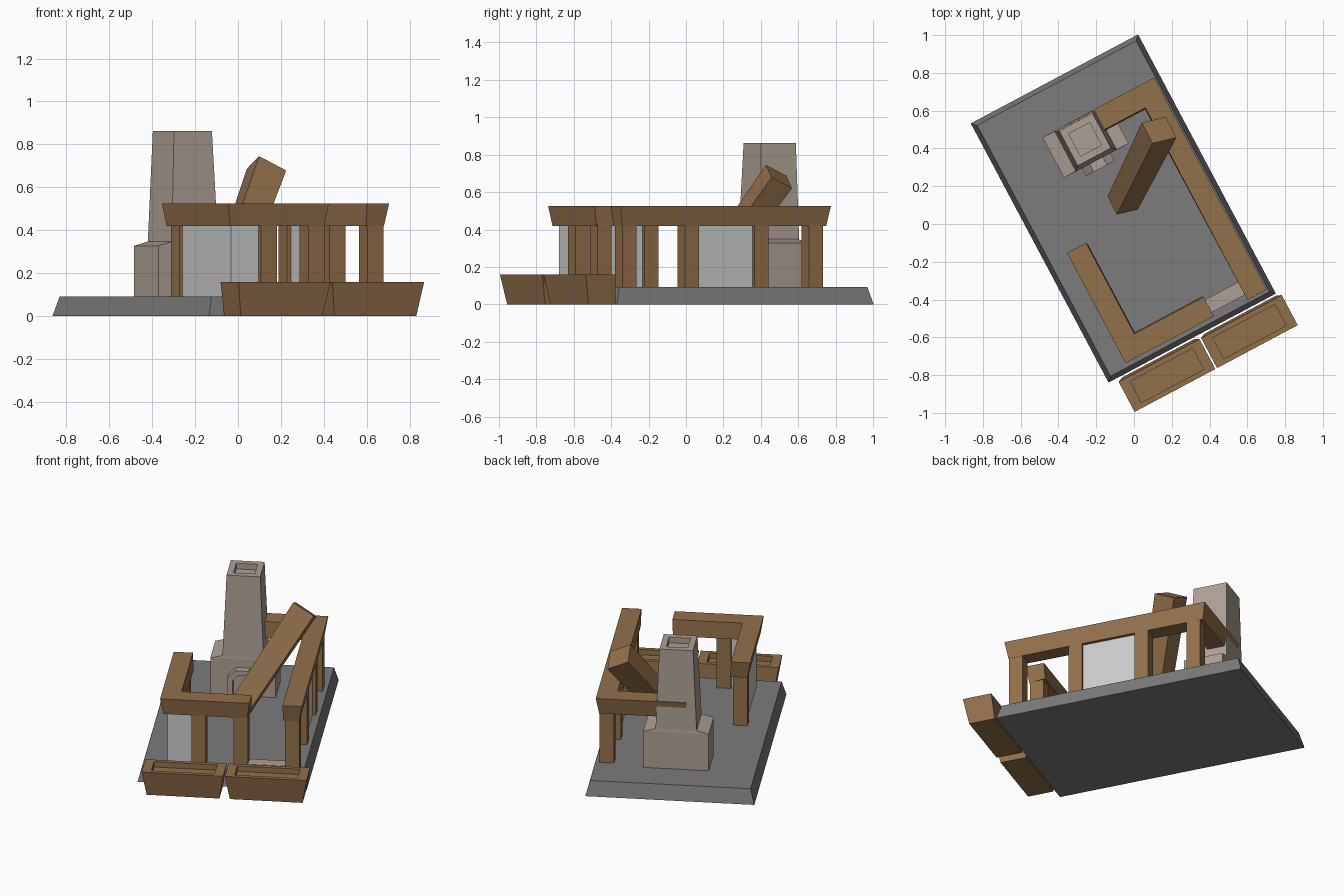
import bpy, bmesh, math
from mathutils import Vector, Matrix

if "Cube" in bpy.data.objects:
    bpy.data.objects.remove(bpy.data.objects["Cube"])

TURN = Matrix.Rotation(math.radians(28), 4, 'Z')  # whole model is turned on its plot


def material(name, rgb):
    m = bpy.data.materials.new(name)
    m.diffuse_color = (*rgb, 1)
    m.use_nodes = True
    m.node_tree.nodes["Principled BSDF"].inputs["Base Color"].default_value = m.diffuse_color
    return m


WOOD = material("wood", (0.29, 0.16, 0.07))
STONE = material("stone", (0.42, 0.35, 0.30))
SLATE = material("slate", (0.20, 0.20, 0.20))
PANE = material("pane", (0.55, 0.55, 0.56))


def loft(name, rings, mat, turn=True):
    """Skin equal-length rings of 3D points, capped at both ends."""
    bm = bmesh.new()
    loops = [[bm.verts.new(p) for p in r] for r in rings]
    for a, b in zip(loops, loops[1:]):
        for i in range(len(a)):
            j = (i + 1) % len(a)
            bm.faces.new((a[i], a[j], b[j], b[i]))
    bm.faces.new(loops[0])
    bm.faces.new(loops[-1])
    bmesh.ops.recalc_face_normals(bm, faces=bm.faces)
    if turn:
        bm.transform(TURN)
    me = bpy.data.meshes.new(name)
    bm.to_mesh(me)
    bm.free()
    me.materials.append(mat)
    ob = bpy.data.objects.new(name, me)
    bpy.context.collection.objects.link(ob)
    return ob


def rect(u0, u1, v0, v1, z):
    return [(u0, v0, z), (u1, v0, z), (u1, v1, z), (u0, v1, z)]


def box(name, u0, u1, v0, v1, z0, z1, mat):
    return loft(name, [rect(u0, u1, v0, v1, z0), rect(u0, u1, v0, v1, z1)], mat)


def at(poly, z):
    return [(u, v, z) for u, v in poly]


# Foundation slab with sloped sides
loft("foundation", [rect(-.513, .490, -.678, .876, 0),
                    rect(-.488, .465, -.653, .851, .092)], SLATE)

# Two flared planters with sunken tops
for side, u in (("left", -.464), ("right", .030)):
    w = .484
    loft(f"{side}_planter", [
        rect(u + .026, u + w - .026, -.850, -.688, 0),
        rect(u, u + w, -.880, -.700, .16),
        rect(u + .055, u + w - .055, -.853, -.727, .16),
        rect(u + .055, u + w - .055, -.853, -.727, .125)], WOOD)

# L-shaped top beams, outer faces leaning outwards
loft("right_back_beam", [
    at([(.345, -.620), (.440, -.620), (.440, .615), (-.07, .615), (-.07, .508), (.337, .508)], .42),
    at([(.342, -.638), (.458, -.638), (.458, .634), (-.08, .634), (-.08, .515), (.342, .515)], .525)], WOOD)
loft("left_front_beam", [
    at([(-.368, .015), (-.368, -.613), (.130, -.613), (.140, -.508), (-.266, -.508), (-.266, .015)], .42),
    at([(-.385, .031), (-.385, -.630), (.144, -.630), (.144, -.514), (-.271, -.514), (-.271, .031)], .525)], WOOD)

# Posts
P = .0425
posts = [(-.32, -.06), (-.16, -.565), (.09, -.565), (.397, -.575),
         (.397, -.196), (.397, .223), (.397, .553)]
for i, (u, v) in enumerate(posts):
    box(f"post_{i + 1}", u - P, u + P, v - P, v + P, .085, .43, WOOD)

# Corner wall and right wall panels
low = [(-.348, -.09), (-.348, -.585), (-.18, -.585), (-.18, -.545), (-.302, -.545), (-.302, -.09)]
loft("corner_wall", [at(low, .085), at(low, .43)], PANE)
box("right_wall", .375, .42, -.17, .20, .085, .43, PANE)

# Doorstep
box("doorstep", .12, .37, -.607, -.53, .085, .118, STONE)

# Chimney: wide base, shoulders, tapered stack, sunken flue
C = -.0185
loft("chimney", [
    rect(C - .194, C + .194, .390, .632, .085),
    rect(C - .194, C + .194, .390, .632, .328),
    rect(C - .122, C + .122, .392, .630, .348),
    rect(C - .100, C + .100, .412, .622, .862),
    rect(C - .063, C + .063, .450, .584, .862),
    rect(C - .063, C + .063, .450, .584, .825)], STONE)


# Fireplace surround with recessed opening
def arch(half, top, cut, v):
    pts = [(-half, .088), (-half, top - cut), (-half + cut, top),
           (half - cut, top), (half, top - cut), (half, .088)]
    return [(C + u, v, z) for u, z in pts]


loft("fireplace", [arch(.085, .275, .045, .40), arch(.085, .275, .045, .343),
                   arch(.055, .245, .032, .343), arch(.055, .245, .032, .38)], STONE)

# Fallen beam leaning out of the floor
axis = Vector((.28, .56, .78)).normalized()
across = Vector((.13, .03, -.07))
across = (across - across.dot(axis) * axis).normalized()
up = axis.cross(across)
top = Vector((.133, .497, .683))


def end(centre, s):
    return [centre + across * a * .073 * s + up * b * .068 * s
            for a, b in ((-1, -1), (1, -1), (1, 1), (-1, 1))]


loft("fallen_beam", [end(top - axis * .69, .87), end(top, 1)], WOOD, turn=False)
